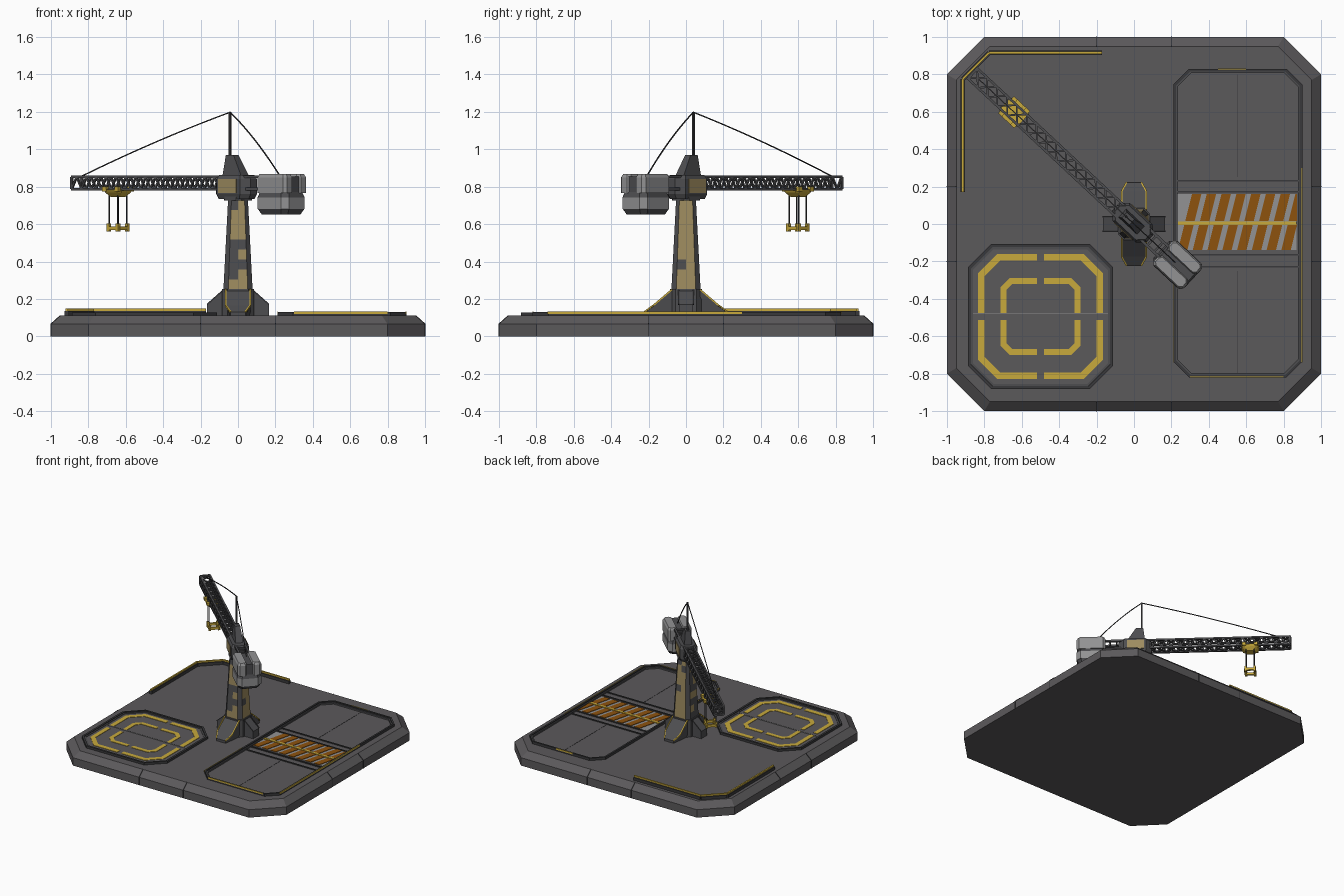
import bpy, bmesh, math, random
from mathutils import Vector, Matrix

if "Cube" in bpy.data.objects:
    bpy.data.objects.remove(bpy.data.objects["Cube"])

random.seed(4)
COLORS = {"deck_grey": (.105, .10, .105), "dark_trim": (.04, .04, .043), "light_grey": (.29, .29, .295),
          "tan_panel": (.34, .26, .115), "yellow_paint": (.58, .40, .045), "rust_orange": (.27, .085, .004),
          "steel_grey": (.075, .075, .08)}
MATS = {}
for k, c in COLORS.items():
    MATS[k] = bpy.data.materials.new(k)
    MATS[k].diffuse_color = (*c, 1)
CRANE = Matrix.Rotation(math.radians(137), 4, 'Z')


class Part:
    """Collects solids in one mesh, each with its own colour."""
    def __init__(self, name):
        self.name, self.bm, self.mats = name, bmesh.new(), []

    def slot(self, mat):
        if mat not in self.mats:
            self.mats.append(mat)
        return self.mats.index(mat)

    def loft(self, mat, rings, caps=True):
        s, n = self.slot(mat), len(rings[0])
        vs = [[self.bm.verts.new(p) for p in r] for r in rings]
        faces = [self.bm.faces.new((a[i], a[(i + 1) % n], b[(i + 1) % n], b[i]))
                 for a, b in zip(vs, vs[1:]) for i in range(n)]
        if caps:
            faces += [self.bm.faces.new(vs[0][::-1]), self.bm.faces.new(vs[-1])]
        for f in faces:
            f.material_index = s
        return faces

    def prism(self, mat, pts, z0, z1):
        self.loft(mat, [[(x, y, z) for x, y in pts] for z in (z0, z1)])

    def box(self, mat, x0, x1, y0, y1, z0, z1):
        self.prism(mat, [(x0, y0), (x1, y0), (x1, y1), (x0, y1)], z0, z1)

    def bar(self, mat, a, b, r):
        a, b = Vector(a), Vector(b)
        q = (b - a).to_track_quat('Z', 'Y')
        offs = [q @ Vector((r * i, r * j, 0)) for i, j in ((-1, -1), (1, -1), (1, 1), (-1, 1))]
        self.loft(mat, [[a + o for o in offs], [b + o for o in offs]])

    def ring(self, mat, cx, cy, hx, hy, c, w, z0, z1, gap=0):
        o, i = octagon(hx, hy, c, cx, cy), octagon(hx - w, hy - w, c - .586 * w, cx, cy)
        for k in range(8):
            j = (k + 1) % 8
            a, b, d, e = (Vector(p) for p in (o[k], o[j], i[j], i[k]))
            if gap and k % 2 == 0:  # straight side broken in the middle
                m, t = (a + b) / 2, (b - a).normalized() * gap / 2
                n = (d + e) / 2
                self.prism(mat, [a, m - t, n - t, e], z0, z1)
                self.prism(mat, [m + t, b, d, n + t], z0, z1)
            else:
                self.prism(mat, [a, b, d, e], z0, z1)

    def finish(self, matrix=None):
        bmesh.ops.recalc_face_normals(self.bm, faces=self.bm.faces)
        if matrix:
            self.bm.transform(matrix)
        me = bpy.data.meshes.new(self.name)
        self.bm.to_mesh(me)
        for m in self.mats:
            me.materials.append(MATS[m])
        bpy.context.collection.objects.link(bpy.data.objects.new(self.name, me))


def octagon(hx, hy, c, cx=0, cy=0):
    p = [(-hx + c, -hy), (hx - c, -hy), (hx, -hy + c), (hx, hy - c),
         (hx - c, hy), (-hx + c, hy), (-hx, hy - c), (-hx, -hy + c)]
    return [(x + cx, y + cy) for x, y in p]


def at(pts, z):
    return [(x, y, z) for x, y in pts]


# base plate with sloped rim, seams between rim segments
p = Part("base_plate")
p.loft("deck_grey", [at(octagon(1, 1, .2), 0), at(octagon(1, 1, .2), .065), at(octagon(.95, .95, .18), .11)])
for s in (-.2, .2):
    for t in (-1, 1):
        for e, f, z, y in ((1.0, 1.0, .0, .065), (1.0, .95, .065, .11)):
            p.bar("dark_trim", (s, t * e, z), (s, t * f, y), .003)
            p.bar("dark_trim", (t * e, s, z), (t * f, s, y), .003)
p.finish()

# landing pad with broken painted rings
p = Part("landing_pad")
cx, cy = -.5, -.495
p.prism("deck_grey", octagon(.37, .37, .115, cx, cy), .10, .118)
p.ring("dark_trim", cx, cy, .388, .388, .125, .016, .10, .128)
p.ring("steel_grey", cx, cy, .372, .372, .117, .012, .10, .122)
p.ring("yellow_paint", cx, cy, .335, .335, .105, .036, .118, .121, .035)
p.ring("yellow_paint", cx, cy, .215, .205, .05, .032, .118, .121, .035)
p.box("light_grey", cx - .375, cx + .375, -.479, -.475, .118, .122)
p.finish()

# storage bay frame, cross bars and hazard hatch
p = Part("storage_bay")
p.ring("dark_trim", .555, .005, .345, .825, .085, .014, .10, .13)
p.ring("steel_grey", .555, .005, .331, .811, .077, .01, .10, .122)
for x0, x1, y0, y1 in ((.896, .901, -.74, .3), (.21, .214, -.74, -.25), (.45, .6, .826, .831), (.3, .8, -.821, -.816)):
    p.box("yellow_paint", x0, x1, y0, y1, .12, .132)
for y in (-.228, -.165, .172, .232):
    p.box("dark_trim", .23, .885, y - .004, y + .004, .10, .118)
p.box("light_grey", .235, .87, -.14, .16, .10, .114)
for i in range(8):
    x = .235 + .079 * i
    for y0, y1 in ((-.14, 0), (.015, .16)):
        a, b = .075 * (y0 + .14) / .3, .075 * (y1 + .14) / .3
        q = [(x + a, y0), (x + a + .05, y0), (x + b + .05, y1), (x + b, y1)]
        p.prism("rust_orange", [(min(u, .872), v) for u, v in q], .112, .118)
p.box("yellow_paint", .235, .87, -.006, .014, .112, .121)
for y0, y1 in ((.25, .8), (-.8, -.25)):
    p.box("dark_trim", .553, .556, y0, y1, .10, .1115)
p.finish()

# corner rail
p = Part("corner_rail")
path = [(-.915, .17), (-.915, .775), (-.775, .915), (-.17, .915)]
for a, b in zip(path, path[1:]):
    p.bar("dark_trim", (*a, .123), (*b, .123), .012)
    p.bar("yellow_paint", (*a, .142), (*b, .142), .006)
p.finish()

# four buttresses around the tower foot
p = Part("tower_foot")
for k in range(4):
    r = Matrix.Rotation(k * math.pi / 2, 3, 'Z')
    if k % 2:   # long front and back buttresses
        prof, hw, tip = [(0, .25), (.075, .25), (.175, .165), (.222, .13), (.222, .10), (0, .10)], .066, .04
    else:
        prof, hw, tip = [(0, .25), (.075, .25), (.165, .17), (.165, .10), (0, .10)], .038, .036
    w = [hw if u < .18 else tip for u, z in prof]
    p.loft("steel_grey", [[r @ Vector((u, s * h, z)) for (u, z), h in zip(prof, w)] for s in (-1, 1)])
    for s in (-1, 1):   # yellow edging
        e = [r @ Vector((u, s * h, z)) for (u, z), h in list(zip(prof, w))[1:-2]]
        for a, b in zip(e, e[1:]):
            p.bar("yellow_paint" if k % 2 else "dark_trim", a, b, .004)
    p.bar("yellow_paint", r @ Vector((.078, -.035, .247)), r @ Vector((.078, .035, .247)), .004)
p.prism("steel_grey", octagon(.085, .085, .03), .10, .252)
p.finish()

# tapered tower clad in staggered panels
p = Part("tower")
rows = 9


def tower_ring(t):
    z, h, c = .25 + .48 * t, .078 - .025 * t, .026 - .008 * t
    o = octagon(h, h, c)
    pts = []
    for k in range(8):
        pts.append(o[k])
        if k % 2 == 0:   # centre line splits each wide side in two panels
            pts.append(tuple((Vector(o[k]) + Vector(o[k + 1])) / 2))
    return at(pts, z)


faces = p.loft("steel_grey", [tower_ring(i / rows) for i in range(rows + 1)])
tan = p.slot("tan_panel")
for i in range(rows * 12):
    if i % 3 != 2 and random.random() < .68:
        faces[i].material_index = tan
p.finish()

# slewing head with side panels and peak (crane frame: x runs along the jib)
p = Part("crane_head")
p.prism("steel_grey", octagon(.062, .062, .02), .725, .75)
p.loft("steel_grey", [at(octagon(.11, .058, .035, .01), .735), at(octagon(.125, .066, .04, .01), .76),
                      at(octagon(.125, .066, .04, .01), .84), at(octagon(.11, .055, .035, .01), .862)])
for s in (-1, 1):
    p.box("tan_panel", -.05, .08, s * .066 - .004, s * .066 + .004, .765, .84)
p.loft("steel_grey", [at([(-.05, -.03), (.085, -.03), (.085, .03), (-.05, .03)], .86),
                      at([(.015, -.02), (.07, -.02), (.07, .02), (.015, .02)], .97)])
p.bar("dark_trim", (.058, 0, .9), (.058, 0, 1.2), .006)
p.finish(CRANE)

# lattice jib and counter jib
p = Part("lattice_jib")
W, Z0, Z1, X0, X1, N = .037, .787, .853, .1, 1.18, 15
corners = [(-W, Z0), (W, Z0), (W, Z1), (-W, Z1)]
for y, z in corners:
    p.bar("steel_grey", (X0, y, z), (X1, y, z), .0065)
    p.bar("steel_grey", (-.3, y, z), (-.05, y, z), .0075)
d = (X1 - X0) / N
for i in range(N):
    x = X0 + i * d
    for k in range(4):
        (y0, z0), (y1, z1) = corners[k], corners[(k + 1) % 4]
        if k % 2:    # W bracing on both sides
            p.bar("steel_grey", (x, y0, z0), (x + d / 2, y1, z1), .005)
            p.bar("steel_grey", (x + d / 2, y1, z1), (x + d, y0, z0), .005)
        else:        # crossed bracing above and below
            p.bar("steel_grey", (x, y0, z0), (x + d, y1, z1), .0045)
            p.bar("steel_grey", (x, y1, z1), (x + d, y0, z0), .0045)
for k in range(4):
    p.bar("steel_grey", (X1, *corners[k]), (X1, *corners[(k + 1) % 4]), .007)
for x in (-.13, -.18):
    for z in (Z0, Z1):
        p.bar("steel_grey", (x, -W, z), (x, W, z), .006)
p.finish(CRANE)

# counterweight: hanging ballast and two upper blocks
p = Part("counterweight")
p.loft("steel_grey", [at(octagon(.095, .075, .025, -.315), .652), at(octagon(.113, .09, .03, -.315), .68)])
p.loft("light_grey", [at(octagon(.115, .092, .03, -.315), z) for z in (.68, .742)])
p.loft("steel_grey", [at(octagon(.115, .092, .03, -.315), .742), at(octagon(.105, .082, .03, -.315), .772)])
p.box("steel_grey", -.42, -.22, -.03, .03, .76, .855)
for s in (-1, 1):
    p.loft("light_grey", [at(octagon(.108, .036, .016, -.32, s * .054), .765),
                          at(octagon(.108, .036, .016, -.32, s * .054), .85),
                          at(octagon(.098, .028, .014, -.32, s * .054), .868)])
p.finish(CRANE)

# trolley, hoist lines and hook frame
p = Part("trolley")
tx = .877
p.loft("yellow_paint", [at(octagon(.035, .03, .01, tx), .745), at(octagon(.058, .052, .015, tx), .768),
                        at(octagon(.066, .062, .02, tx), .784)])
for s in (-1, 1):
    for t in (-1, 1):
        p.box("yellow_paint", tx + s * .045 - .014, tx + s * .045 + .014, t * .05 - .012, t * .05 + .012, .775, .8)
        p.bar("dark_trim", (tx + s * .03, t * .035, .77), (tx + s * .03, t * .035, .58), .0028)
        p.box("yellow_paint", tx + s * .034 - .009, tx + s * .034 + .009, t * .036 - .009, t * .036 + .009, .56, .602)
p.ring("yellow_paint", tx, 0, .045, .045, .012, .016, .568, .588)
p.finish(CRANE)

# stay cables from the mast top
p = Part("stay_cables")
top = Vector((.058, 0, 1.198))
for end, bulge in (((1.14, 0, .857), .012), ((-.3, 0, .865), .02)):
    pts = [top.lerp(Vector(end), i / 10) + Vector((0, 0, 4 * bulge * i / 10 * (1 - i / 10))) for i in range(11)]
    for a, b in zip(pts, pts[1:]):
        p.bar("dark_trim", a, b, .0028)
p.finish(CRANE)

for m in bpy.data.materials:
    if m.users and not m.is_grease_pencil:
        m.use_nodes = True
        m.node_tree.nodes["Principled BSDF"].inputs["Base Color"].default_value = m.diffuse_color
